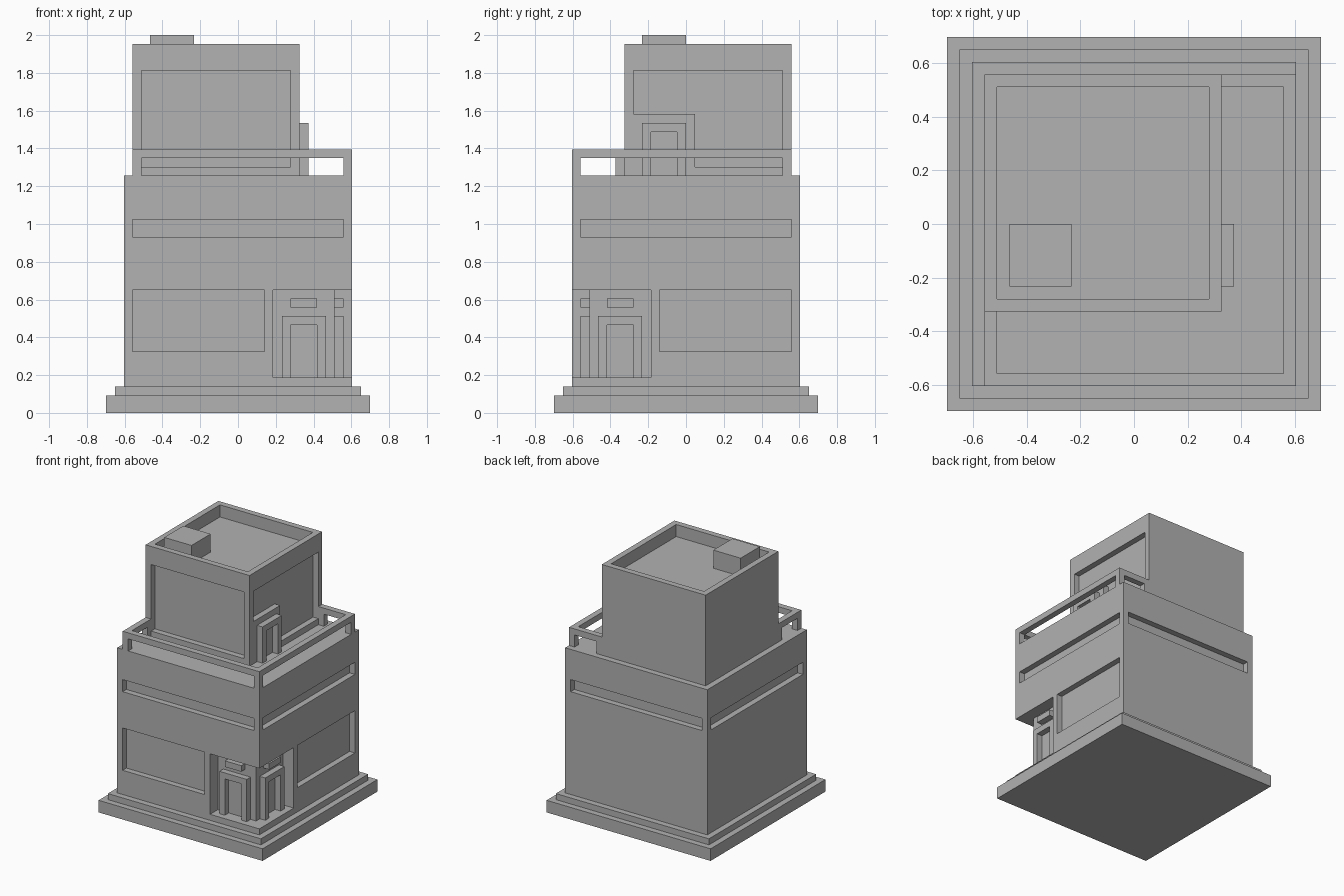
import bpy
import bmesh

default_cube = bpy.data.objects.get("Cube")
if default_cube:
    bpy.data.objects.remove(default_cube, do_unlink=True)

U = 2 / 43      # building module: every size is a multiple of it
OUT = 14.5      # cutters reach past the outer walls
GLASS = 12.02   # plane of the recessed body windows

grey = bpy.data.materials.new("plain_grey")
grey.use_nodes = True
grey.diffuse_color = (0.445, 0.445, 0.445, 1)
grey.node_tree.nodes["Principled BSDF"].inputs["Base Color"].default_value = grey.diffuse_color


def flip(b):
    """Mirror a box across the plan diagonal, swapping front and left side."""
    x0, x1, y0, y1, z0, z1 = b
    return (-y1, -y0, -x1, -x0, z0, z1)


def make(name, boxes):
    """One object made of axis-aligned boxes given as x, y, z ranges."""
    bm = bmesh.new()
    for x0, x1, y0, y1, z0, z1 in boxes:
        lo, hi = (x0, y0, z0), (x1, y1, z1)
        for v in bmesh.ops.create_cube(bm, size=1)["verts"]:
            v.co = [U * (hi[i] if v.co[i] > 0 else lo[i]) for i in range(3)]
    mesh = bpy.data.meshes.new(name)
    bm.to_mesh(mesh)
    bm.free()
    mesh.materials.append(grey)
    obj = bpy.data.objects.new(name, mesh)
    bpy.context.collection.objects.link(obj)
    return obj


def cut(obj, boxes):
    """Carve boxes out of an object, one after another."""
    bpy.context.view_layer.objects.active = obj
    for b in boxes:
        cutter = make("cutter", [b])
        cutter.hide_render = True
        mod = obj.modifiers.new("cut", "BOOLEAN")
        mod.operation, mod.solver, mod.object = "DIFFERENCE", "EXACT", cutter
        bpy.ops.object.modifier_apply(modifier=mod.name)
        bpy.data.objects.remove(cutter, do_unlink=True)


def both(boxes):
    return boxes + [flip(b) for b in boxes]


def door_frame(x, y, z, top):
    """Two jambs and a lintel, standing one module proud of the wall."""
    return [(x, x + 1, y, y + 1, z, top), (x + 4, x + 5, y, y + 1, z, top),
            (x + 1, x + 4, y, y + 1, top - 1, top)]


# Stepped plinth
make("plinth", [(-15, 15, -15, 15, 0, 2)])
make("plinth_step", [(-14, 14, -14, 14, 2, 3)])

# Main block: corner entrance, shop windows and a band window on all sides
body = make("main_block", [(-13, 13, -13, 13, 3, 27)])
cut(body, both([(4, OUT, -OUT, -11, 4, 14),
                (-12, 3, -OUT, -GLASS, 7, 14),
                (-12, 12, -OUT, -GLASS, 20, 22)])
    + [(-12, 12, GLASS, OUT, 20, 22), (-OUT, -GLASS, -12, 12, 20, 22)])

# Entrance door frames and the small canopies above them
for side, turn in (("front", list), ("left", flip)):
    make(side + "_door_frame", [turn(b) for b in door_frame(5, -12, 4, 11)])
    make(side + "_door_canopy", [turn((6, 9, -12, -11, 12, 13))])

# Upper storey: sunken roof, front window and an L-shaped side window
tower = make("upper_storey", [(-12, 7, -7, 12, 27, 42)])
cut(tower, [(-11, 6, -6, 11, 40, 44),
            (-11, 6, -9, -6.02, 28, 39),
            (6.02, 9, -6, 11, 34, 39),
            (6.02, 9, 1, 11, 28, 35)])
make("terrace_door_frame", [flip(b) for b in door_frame(0, -8, 27, 33)])
make("roof_box", [(-10, -5, -5, 0, 40, 43)])

# Terrace railing, mirrored across the diagonal
make("railing_beams", both([(-12, 12, -13, -12, 29, 30), (-12, -11, -12, -7, 29, 30)]))
make("railing_posts", both([(-12, -11, -13, -12, 27, 29), (-12, -11, -8, -7, 27, 29)])
     + [(12, 13, -13, -12, 27, 30)])
